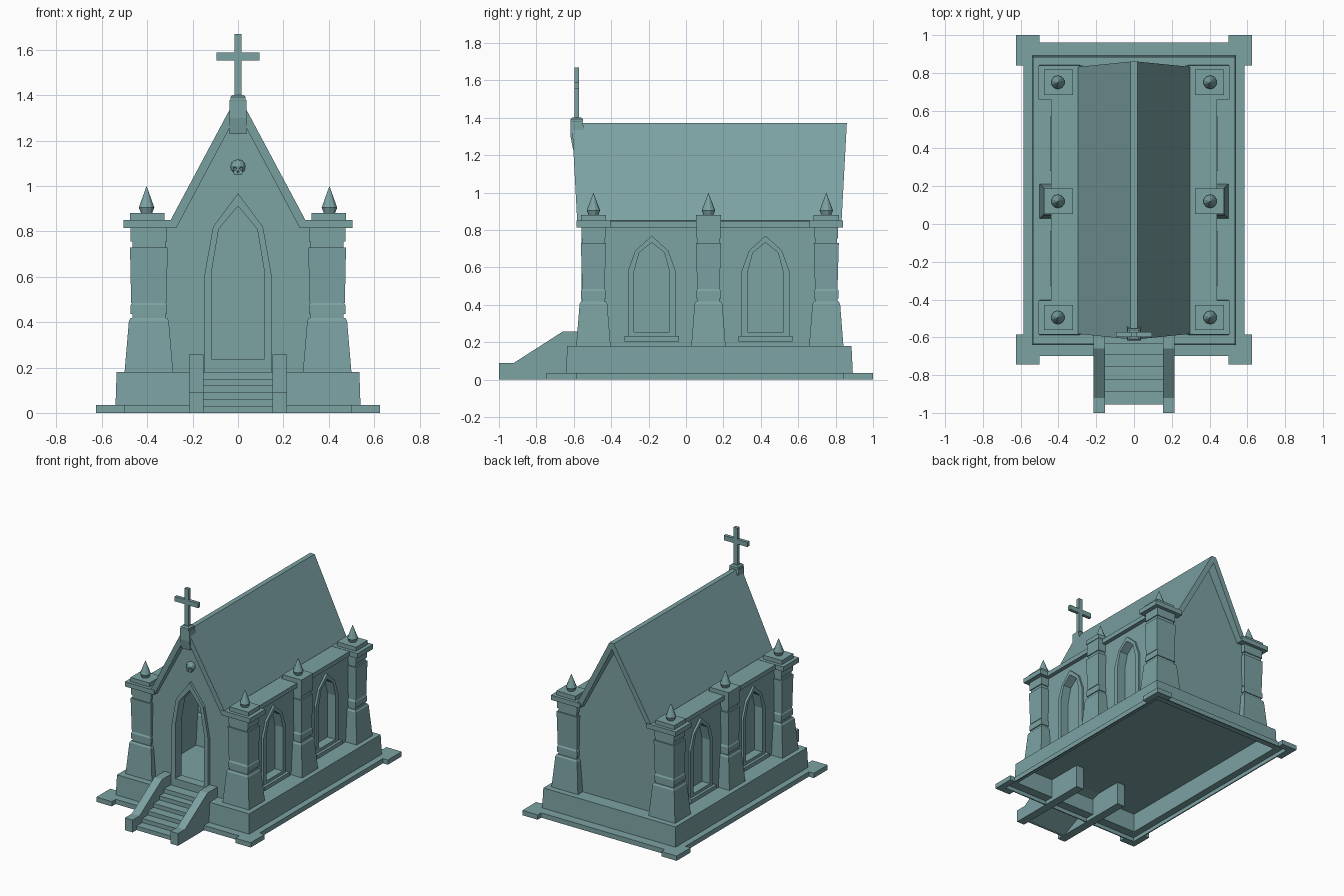
import bpy, bmesh
from mathutils import Matrix

if "Cube" in bpy.data.objects:
    bpy.data.objects.remove(bpy.data.objects["Cube"])

stone = bpy.data.materials.new("stone")
stone.diffuse_color = (.20, .36, .365, 1)
stone.use_nodes = True
stone.node_tree.nodes["Principled BSDF"].inputs["Base Color"].default_value = stone.diffuse_color


def finish(name, bm):
    bmesh.ops.recalc_face_normals(bm, faces=bm.faces)
    me = bpy.data.meshes.new(name)
    bm.to_mesh(me)
    bm.free()
    me.materials.append(stone)
    ob = bpy.data.objects.new(name, me)
    bpy.context.collection.objects.link(ob)
    return ob


def loft(name, rings):
    """Skin a list of equal-length closed rings of 3D points and cap the ends."""
    bm = bmesh.new()
    vs = [[bm.verts.new(p) for p in r] for r in rings]
    n = len(vs[0])
    for a, b in zip(vs, vs[1:]):
        for i in range(n):
            j = (i + 1) % n
            bm.faces.new((a[i], a[j], b[j], b[i]))
    bm.faces.new(vs[0])
    bm.faces.new(vs[-1])
    return finish(name, bm)


def prism(name, pts, a, b, axis):
    """Extrude a 2D profile from a to b along an axis."""
    place = {'x': lambda p, d: (d, p[0], p[1]),
             'y': lambda p, d: (p[0], d, p[1]),
             'z': lambda p, d: (p[0], p[1], d)}[axis]
    return loft(name, [[place(p, d) for p in pts] for d in (a, b)])


def box(name, x0, x1, y0, y1, z0, z1):
    return prism(name, [(x0, y0), (x1, y0), (x1, y1), (x0, y1)], z0, z1, 'z')


def stack(name, cx, cy, sections):
    """Rectangular column from (z, half x, half y) sections."""
    return loft(name, [[(cx - hx, cy - hy, z), (cx + hx, cy - hy, z),
                        (cx + hx, cy + hy, z), (cx - hx, cy + hy, z)]
                       for z, hx, hy in sections])


def cut(ob, *cutters):
    for c in cutters:
        m = ob.modifiers.new("cut", 'BOOLEAN')
        m.operation, m.solver, m.object = 'DIFFERENCE', 'EXACT', c
    dg = bpy.context.evaluated_depsgraph_get()
    dg.update()
    me = bpy.data.meshes.new_from_object(ob.evaluated_get(dg))
    ob.modifiers.clear()
    ob.data = me


def drop(*obs):
    for o in obs:
        bpy.data.objects.remove(o)


def both(half):
    """Mirror a half outline across x = 0."""
    return half + [(-x, z) for x, z in reversed(half)]


def arch(c, zb, w, zs, wm, zm, top):
    """Pointed arch outline."""
    return [(c - w, zb), (c + w, zb), (c + w, zs), (c + wm, zm),
            (c, top), (c - wm, zm), (c - w, zs)]


# Ground slab with corner blocks, and plinth, both hollow shells open underneath
slab = prism("ground_slab", both([(.5, -.70), (.5, -.745), (.625, -.745), (.625, -.585),
                                  (.585, -.585), (.585, .84), (.625, .84), (.625, 1.0),
                                  (.5, 1.0), (.5, .96)]), 0, .035, 'z')
plinth = stack("plinth", 0, .125, [(.03, .54, .767), (.18, .535, .76)])
under = box("under", -.577, .577, -.692, .952, -.1, .029)
hollow = box("hollow", -.525, .525, -.625, .875, -.1, .168)
cut(slab, under, hollow)
cut(plinth, hollow)
drop(under, hollow)

# Hollow chapel walls with door and window openings
walls = prism("walls", both([(.41, .178), (.41, .82), (.278, .82), (.01, 1.34)]),
              -.54, .785, 'y')
room = prism("room", both([(.36, .19), (.36, .80), (.24, .80), (.01, 1.25)]),
             -.495, .74, 'y')
door_hole = prism("door_hole", arch(0, .235, .115, .63, .085, .81, .912), -.7, -.4, 'y')
win_y = (-.183, .425)
win_holes = [prism("window_hole", arch(c, .255, .095, .575, .067, .68, .733), -.7, .7, 'x')
             for c in win_y]
cut(walls, room, door_hole, *win_holes)

# Door frame
frame = prism("door_frame", arch(0, .18, .15, .595, .11, .82, .968), -.56, -.49, 'y')
cut(frame, door_hole)

# Window frames, recessed panes and sills
for s in (-1, 1):
    for c, hole in zip(win_y, win_holes):
        f = prism("window_frame", arch(c, .232, .128, .58, .088, .69, .77),
                  s * .355, s * .425, 'x')
        cut(f, hole)
        prism("window_pane", arch(c, .245, .105, .58, .075, .69, .745),
              s * .352, s * .360, 'x')
        box("window_sill", *sorted((s * .40, s * .445)), c - .145, c + .145, .205, .234)
drop(room, door_hole, *win_holes)

# Steep roof, ends leaning outward towards the ridge
chevron = [(.297, .85), (.018, 1.372), (-.018, 1.372), (-.297, .85),
           (-.272, .815), (0, 1.325), (.272, .815)]


def lean(z):
    return .03 * (z - .815) / .56


loft("roof", [[(x, -.58 - lean(z), z) for x, z in chevron],
              [(x, .83 + lean(z), z) for x, z in chevron]])

# Cornices, pillars, caps and spiked finials
for s in (-1, 1):
    box("cornice", *sorted((s * .27, s * .44)), -.575, .83, .815, .848)
    for cy in (-.495, .12, .75):
        stack("pillar", s * .393, cy, [
            (.178, .107, .092), (.405, .088, .074), (.418, .080, .066),
            (.418, .073, .060), (.435, .073, .060), (.435, .080, .066),
            (.475, .080, .066), (.485, .074, .060), (.485, .078, .060),
            (.73, .083, .067), (.73, .073, .058), (.755, .073, .058),
            (.755, .080, .064), (.85, .080, .064)])
        if cy != .12:
            box("corner_cornice", *sorted((s * .27, s * .505)),
                cy - .09, cy + .09, .815, .85)
        stack("pillar_cap", s * .4, cy, [(.848, .077, .067), (.88, .077, .067)])
        bm = bmesh.new()
        for z0, z1, r0, r1 in ((.875, .905, .024, .036), (.905, 1.0, .036, 0)):
            bmesh.ops.create_cone(bm, cap_ends=True, segments=10, radius1=r0, radius2=r1,
                                  depth=z1 - z0,
                                  matrix=Matrix.Translation((s * .403, cy, (z0 + z1) / 2)))
        finish("finial", bm)

# Front steps
steps = [(-.955, 0)]
for i in range(6):
    y = -.955 + .066 * i
    steps += [(y, .03 * (i + 1)), (y + .066, .03 * (i + 1))]
steps += [(-.56, .18), (-.56, .17), (-.62, .15), (-.93, 0)]
prism("steps", steps, -.157, .157, 'x')

# Sloping stair side walls, running on under the floor
rail = [(-1, 0), (-1, .09), (-.92, .09), (-.66, .257), (-.545, .257), (-.545, .175),
        (-.36, .175), (-.36, 0)]
for s in (-1, 1):
    prism("stair_wall", rail, s * .153, s * .215, 'x')

# Apex bracket and cross
prism("apex_bracket", [(-.617, 1.378), (-.617, 1.30), (-.604, 1.23), (-.53, 1.23),
                       (-.53, 1.30), (-.555, 1.378)], -.038, .038, 'x')
stack("cross_foot", 0, -.585, [(1.37, .028, .03), (1.38, .034, .033),
                               (1.393, .034, .033), (1.402, .024, .024)])
cross = both([(.016, 1.395), (.016, 1.553), (.095, 1.553), (.095, 1.588),
              (.016, 1.588), (.016, 1.67)])
prism("cross", cross, -.597, -.573, 'y')


# Small skull ornament on the gable
def ball(name, loc, scale):
    bm = bmesh.new()
    m = Matrix.Translation(loc) @ Matrix.Diagonal((*scale, 1))
    bmesh.ops.create_icosphere(bm, subdivisions=2, radius=1, matrix=m)
    return finish(name, bm)


skull = ball("skull", (0, -.543, 1.085), (.034, .03, .032))
jaw = stack("skull_jaw", 0, -.55, [(1.048, .014, .018), (1.056, .019, .02), (1.075, .021, .02)])
sockets = [ball("socket", (x, -.573, z), (r, .014, r))
           for x, z, r in ((-.014, 1.077, .009), (.014, 1.077, .009), (0, 1.063, .005))]
cut(skull, *sockets)
cut(jaw, *sockets)
drop(*sockets)
